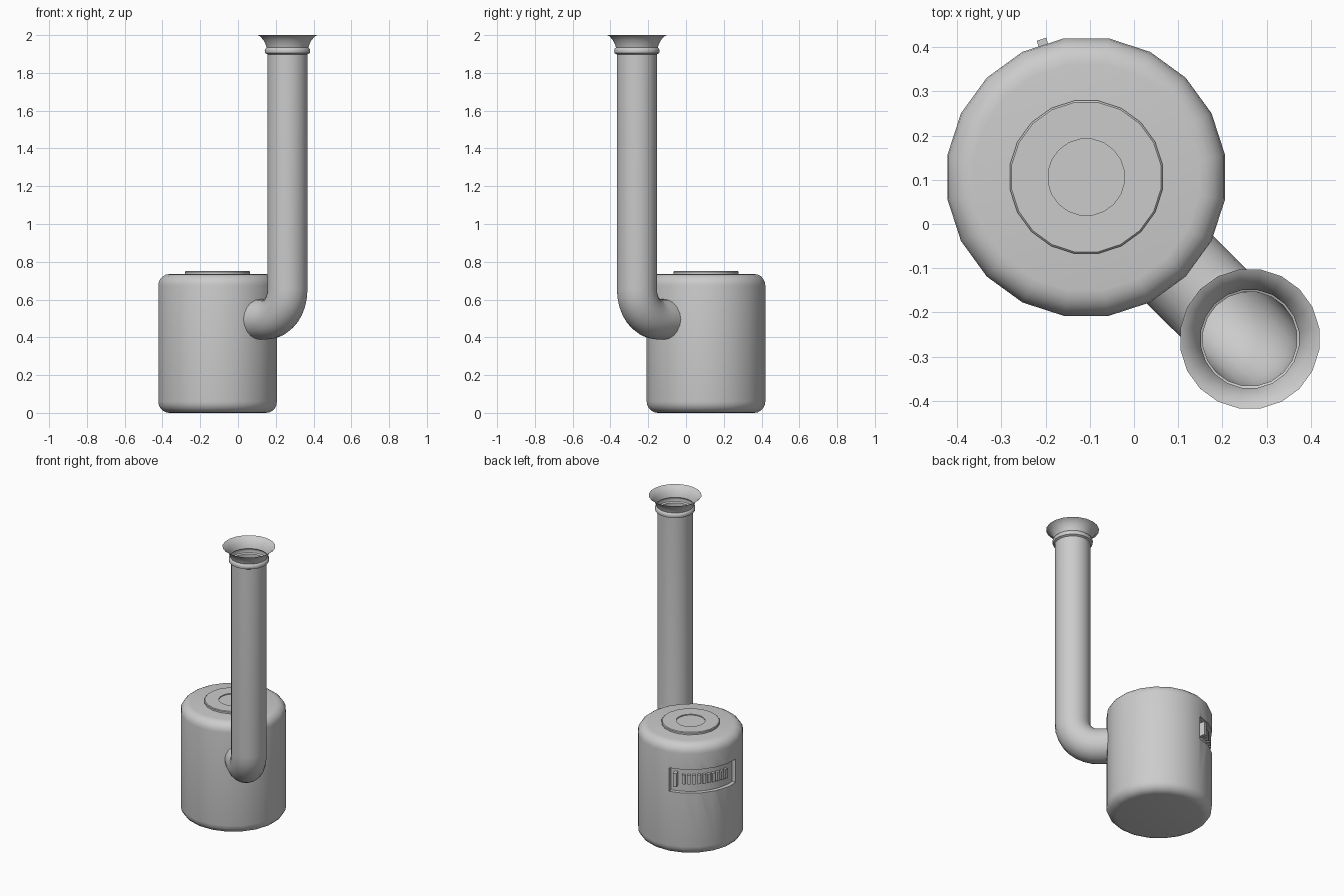
import bpy, bmesh
from math import sin, cos, pi, radians
from mathutils import Vector

if "Cube" in bpy.data.objects:
    bpy.data.objects.remove(bpy.data.objects["Cube"])

SIDES = 20
TANK = Vector((-0.108, 0.106, 0))
STACK = Vector((0.262, -0.26, 0))

# One plain grey metal
metal = bpy.data.materials.new("grey_metal")
metal.use_nodes = True
GREY = (0.6, 0.6, 0.6, 1)
metal.diffuse_color = GREY
metal.node_tree.nodes["Principled BSDF"].inputs["Base Color"].default_value = GREY


def finish(name, bm, location=(0, 0, 0), smooth=True):
    bmesh.ops.recalc_face_normals(bm, faces=bm.faces)
    mesh = bpy.data.meshes.new(name)
    bm.to_mesh(mesh)
    bm.free()
    mesh.materials.append(metal)
    ob = bpy.data.objects.new(name, mesh)
    ob.location = location
    bpy.context.collection.objects.link(ob)
    if smooth:
        smooth_object(ob)
    return ob


def smooth_object(ob):
    bpy.ops.object.select_all(action='DESELECT')
    ob.select_set(True)
    bpy.context.view_layer.objects.active = ob
    bpy.ops.object.shade_smooth_by_angle(angle=radians(35))


def skin(bm, rings, cap_start=False, cap_end=False):
    """Join closed rings of points into a tube."""
    rows = [[bm.verts.new(p) for p in ring] for ring in rings]
    for a, b in zip(rows, rows[1:]):
        for i in range(len(a)):
            j = (i + 1) % len(a)
            bm.faces.new((a[i], a[j], b[j], b[i]))
    if cap_start:
        bm.faces.new(rows[0][::-1])
    if cap_end:
        bm.faces.new(rows[-1])


def lathe(name, profile, location, **caps):
    bm = bmesh.new()
    turns = [2 * pi * (i + 0.5) / SIDES for i in range(SIDES)]
    skin(bm, [[(r * cos(t), r * sin(t), z) for t in turns] for r, z in profile], **caps)
    return finish(name, bm, location)


def arc_block(bm, r0, r1, a0, a1, z0, z1, steps):
    """Solid block bent around the tank axis, angles in degrees."""
    rings = []
    for i in range(steps + 1):
        t = radians(a0 + (a1 - a0) * i / steps)
        rings.append([(r * cos(t), r * sin(t), z)
                      for r, z in ((r0, z0), (r1, z0), (r1, z1), (r0, z1))])
    skin(bm, rings, True, True)


# Tank with rounded shoulders
R, H, B = 0.318, 0.735, 0.06
quarter = [pi / 2 * i / 5 for i in range(6)]
profile = [(R - B + B * sin(t), B - B * cos(t)) for t in quarter]
profile += [(R - B + B * cos(t), H - B + B * sin(t)) for t in quarter]
tank = lathe("tank", profile, TANK, cap_start=True, cap_end=True)

# Curved recess cut into the tank wall
bm = bmesh.new()
arc_block(bm, 0.29, 0.36, 101, 184, 0.415, 0.57, 14)
cutter = finish("recess_cutter", bm, TANK, False)
cutter.hide_render = True
cut = tank.modifiers.new("recess", 'BOOLEAN')
cut.object = cutter
cut.operation = 'DIFFERENCE'
cut.solver = 'EXACT'
bpy.context.view_layer.objects.active = tank
bpy.ops.object.modifier_apply(modifier=cut.name)
bpy.data.objects.remove(cutter)
smooth_object(tank)

# Row of teeth and a taller tab inside the recess
bm = bmesh.new()
for i in range(10):
    a = 115.5 + 5.8 * i
    arc_block(bm, 0.285, 0.31, a, a + 3.4, 0.47, 0.53, 1)
finish("recess_teeth", bm, TANK, False)
bm = bmesh.new()
arc_block(bm, 0.285, 0.328, 106, 110, 0.455, 0.545, 1)
finish("recess_tab", bm, TANK, False)

# Lid with a shallow dished centre
lathe("lid", [(0.175, 0.725), (0.175, 0.746), (0.171, 0.75), (0.087, 0.75),
              (0.087, 0.744)], TANK, cap_start=True, cap_end=True)

# Pipe: out of the tank, round the elbow, then straight up
PIPE_R, BEND, AXIS_Z = 0.107, 0.16, 0.495
out = (STACK - TANK).normalized()
up = Vector((0, 0, 1))
side = up.cross(out)
base = STACK + up * AXIS_Z
stations = [(base - out * 0.28, 0)]
for i in range(9):
    t = pi / 2 * i / 8
    stations.append((base + out * BEND * (sin(t) - 1) + up * BEND * (1 - cos(t)), t))
stations.append((STACK + up * 1.9, pi / 2))
rings = []
for centre, t in stations:
    across = up * cos(t) - out * sin(t)
    rings.append([centre + PIPE_R * (side * cos(a) + across * sin(a))
                  for a in (2 * pi * i / SIDES for i in range(SIDES))])
bm = bmesh.new()
skin(bm, rings)
finish("pipe", bm)

# Collar and flared mouth
lathe("flared_mouth", [(0.107, 1.898), (0.119, 1.904), (0.122, 1.917), (0.119, 1.928),
                       (0.112, 1.934), (0.117, 1.95), (0.128, 1.972),
                       (0.146, 1.993), (0.159, 2.0)], STACK)
